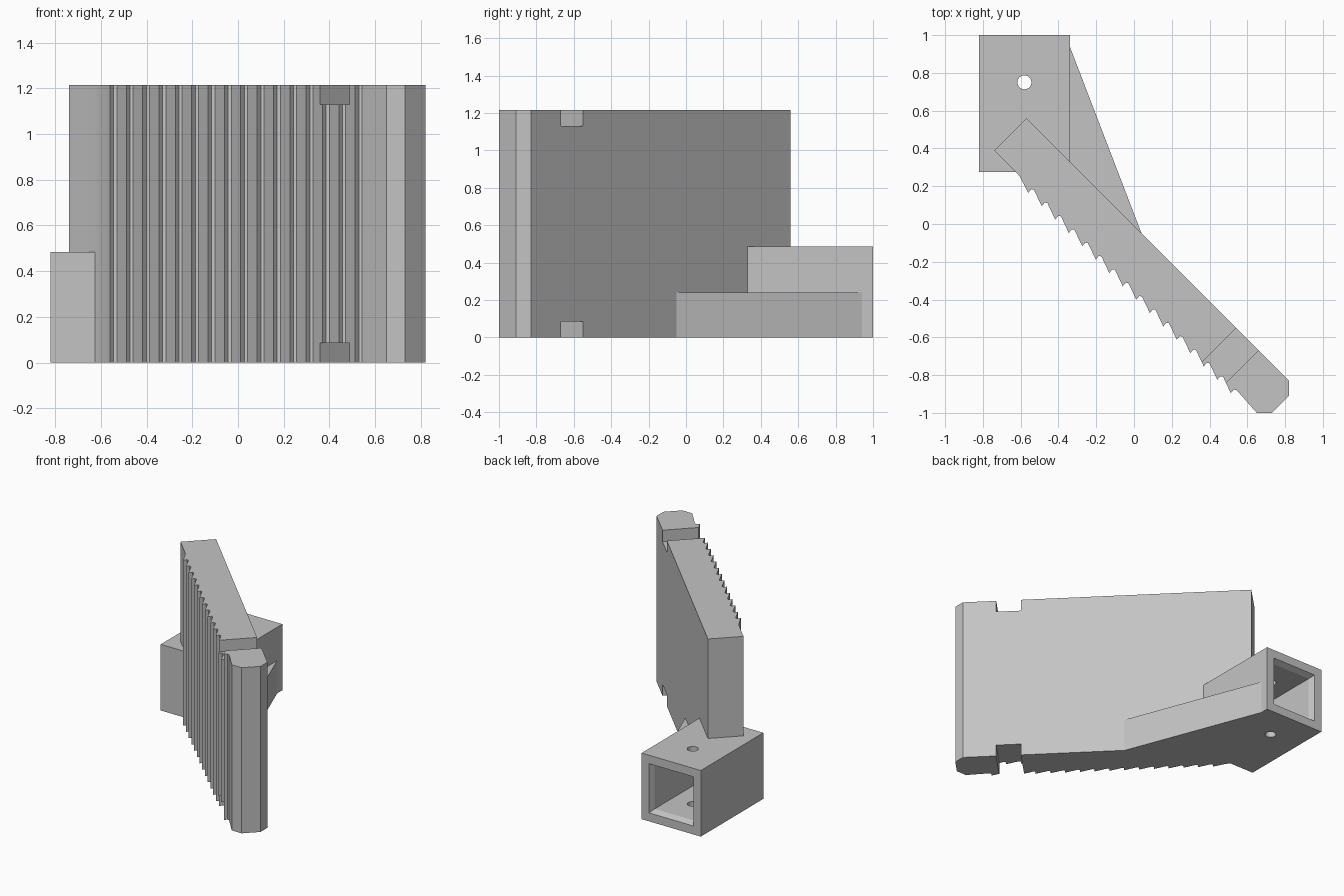
import bpy, bmesh, math
from mathutils import Matrix, Vector

cube = bpy.data.objects.get("Cube")
if cube:
    bpy.data.objects.remove(cube, do_unlink=True)

grey = bpy.data.materials.new("plain grey")
grey.use_nodes = True
colour = (0.55, 0.55, 0.55, 1)
grey.diffuse_color = colour
grey.node_tree.nodes["Principled BSDF"].inputs["Base Color"].default_value = colour


def make(name, bm):
    bmesh.ops.recalc_face_normals(bm, faces=bm.faces)
    mesh = bpy.data.meshes.new(name)
    bm.to_mesh(mesh)
    bm.free()
    mesh.materials.append(grey)
    obj = bpy.data.objects.new(name, mesh)
    bpy.context.collection.objects.link(obj)
    return obj


def prism(name, outline, z0, z1):
    bm = bmesh.new()
    face = bm.faces.new([bm.verts.new((x, y, z0)) for x, y in outline])
    top = bmesh.ops.extrude_face_region(bm, geom=[face])["geom"]
    verts = [g for g in top if isinstance(g, bmesh.types.BMVert)]
    bmesh.ops.translate(bm, verts=verts, vec=(0, 0, z1 - z0))
    return make(name, bm)


def cut(obj, cutter):
    mod = obj.modifiers.new("cut", "BOOLEAN")
    mod.operation = "DIFFERENCE"
    mod.solver = "EXACT"
    mod.object = cutter
    bpy.context.view_layer.objects.active = obj
    bpy.ops.object.modifier_apply(modifier=mod.name)


HEIGHT = 1.215

# Diagonal plate with a saw-tooth front
outline = [(-0.57, 0.56), (-0.74, 0.39), (-0.625, 0.275), (-0.605, 0.252)]
for i in range(16):
    x, y = -0.56 + 0.0715 * i, 0.165 - 0.0707 * i
    outline += [(x, y), (x + 0.016, y + 0.019), (x + 0.03, y + 0.017)]
outline += [(0.65, -1), (0.73, -1), (0.82, -0.91), (0.82, -0.83)]
plate = prism("ribbed_plate", outline, 0, HEIGHT)

# Square socket and its side brace
socket = prism("socket", [(-0.82, 0.275), (-0.34, 0.275), (-0.34, 1), (-0.82, 1)], 0, 0.485)
brace = prism("side_brace", [(-0.34, 0.94), (-0.34, 0.33), (0.04, -0.05)], 0, 0.24)

# Cavity with a chamfered mouth
bm = bmesh.new()
rings = []
for y, half in ((1.01, 0.185), (0.96, 0.162), (0.45, 0.162)):
    rings.append([bm.verts.new((-0.58 + a * half, y, 0.2425 + b * half))
                  for a, b in ((-1, -1), (1, -1), (1, 1), (-1, 1))])
for r, s in zip(rings, rings[1:]):
    for k in range(4):
        n = (k + 1) % 4
        bm.faces.new((r[k], r[n], s[n], s[k]))
bm.faces.new(rings[0])
bm.faces.new(rings[-1])
cavity = make("cavity_cutter", bm)

# Pin hole through the socket
bm = bmesh.new()
bmesh.ops.create_cone(bm, cap_ends=True, segments=32, radius1=0.037, radius2=0.037,
                      depth=1, matrix=Matrix.Translation((-0.58, 0.75, 0.2)))
pin = make("pin_cutter", bm)

# Notches across the plate, top and bottom
cutters = [cavity, pin]
for z in (0, HEIGHT):
    bm = bmesh.new()
    bmesh.ops.create_cube(bm, size=1, matrix=Matrix.Translation((0.51, -0.70, z))
                          @ Matrix.Rotation(math.radians(-45), 4, "Z")
                          @ Matrix.Diagonal(Vector((0.168, 0.6, 0.17, 1))))
    notch = make("notch_cutter", bm)
    cut(plate, notch)
    cutters.append(notch)

cut(plate, cavity)
cut(socket, cavity)
cut(socket, pin)
for c in cutters:
    bpy.data.objects.remove(c, do_unlink=True)

# Round hole shades smooth, all hard edges stay sharp
bpy.ops.object.select_all(action="DESELECT")
for obj in (plate, socket, brace):
    obj.select_set(True)
bpy.context.view_layer.objects.active = socket
bpy.ops.object.shade_smooth_by_angle(angle=math.radians(20))
